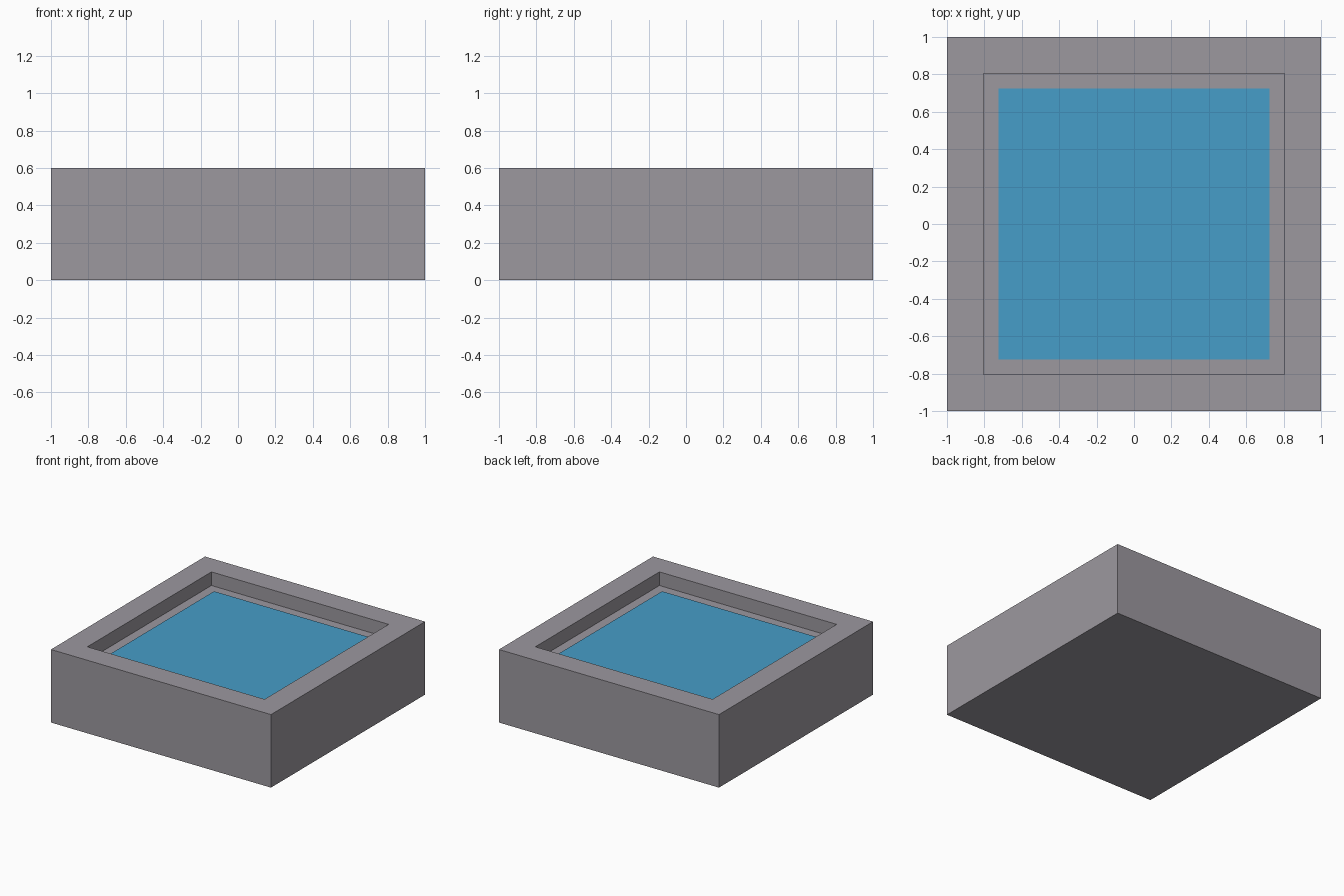
import bpy
import bmesh

cube = bpy.data.objects.get("Cube")
if cube:
    bpy.data.objects.remove(cube)

HEIGHT = 0.6
WATER_LEVEL = 0.493
RIM = 0.275  # width of the wall around the pool


def make_material(name, rgb):
    mat = bpy.data.materials.new(name)
    mat.use_nodes = True
    mat.diffuse_color = (*rgb, 1)
    mat.node_tree.nodes["Principled BSDF"].inputs["Base Color"].default_value = (*rgb, 1)
    return mat


def finish(name, bm, mat):
    mesh = bpy.data.meshes.new(name)
    bm.to_mesh(mesh)
    bm.free()
    mesh.materials.append(mat)
    obj = bpy.data.objects.new(name, mesh)
    bpy.context.collection.objects.link(obj)
    return obj


stone = make_material("grey stone", (0.332, 0.314, 0.347))
blue = make_material("water blue", (0.061, 0.337, 0.578))

# Stone basin: a block with an inset, sunken top
bm = bmesh.new()
bmesh.ops.create_cube(bm, size=2)
for v in bm.verts:
    v.co.z = HEIGHT if v.co.z > 0 else 0
bm.normal_update()
top = max(bm.faces, key=lambda f: f.calc_center_median().z)
bmesh.ops.inset_individual(bm, faces=[top], thickness=RIM)
floor = bmesh.ops.extrude_discrete_faces(bm, faces=[top])["faces"][0]
for v in floor.verts:
    v.co.z = WATER_LEVEL - 0.005
finish("stone_basin", bm, stone)

# Water surface filling the basin
bm = bmesh.new()
bmesh.ops.create_grid(bm, x_segments=1, y_segments=1, size=1 - RIM)
for v in bm.verts:
    v.co.z = WATER_LEVEL
finish("water", bm, blue)
